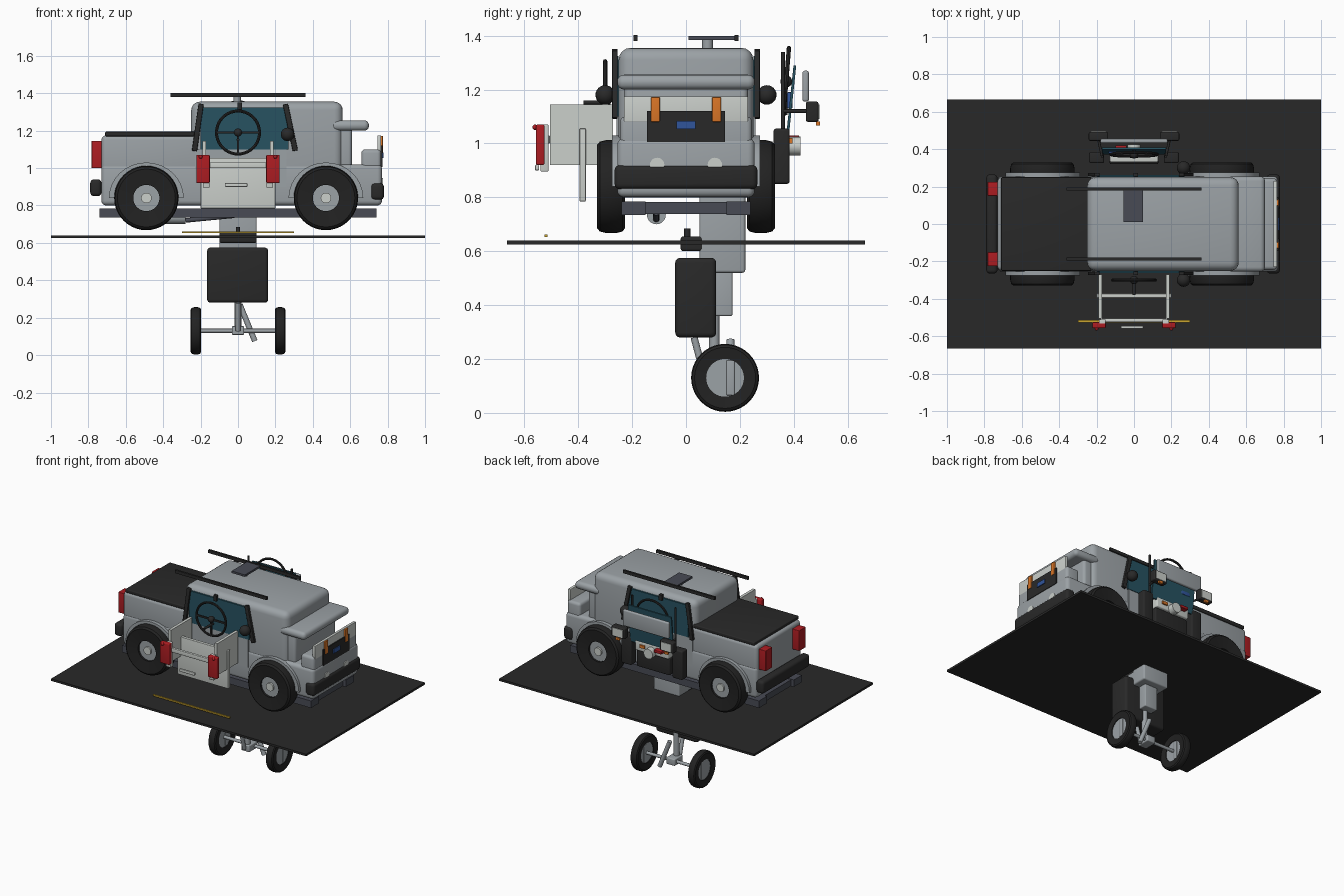
import bpy, bmesh
from math import pi, cos, sin, radians
from mathutils import Vector, Matrix

cube = bpy.data.objects.get("Cube")
if cube:
    bpy.data.objects.remove(cube, do_unlink=True)


def material(name, *rgb):
    m = bpy.data.materials.new(name)
    m.use_nodes = True
    m.diffuse_color = (*rgb, 1)
    m.node_tree.nodes["Principled BSDF"].inputs["Base Color"].default_value = (*rgb, 1)
    return m


grey = material("body grey", .33, .36, .38)
white = material("pale grey", .6, .63, .6)
black = material("near black", .022, .022, .022)
tyre_black = material("tyre black", .016, .016, .016)
glass = material("teal glass", .02, .085, .12)
red = material("lamp red", .42, .012, .016)
orange = material("lamp orange", .7, .18, .02)
blue = material("badge blue", .03, .09, .33)
slate = material("dark slate", .065, .07, .09)
yellow = material("line yellow", .6, .38, .03)


def finish(name, bm, mat):
    bmesh.ops.recalc_face_normals(bm, faces=bm.faces)
    mesh = bpy.data.meshes.new(name)
    bm.to_mesh(mesh)
    bm.free()
    mesh.materials.append(mat)
    obj = bpy.data.objects.new(name, mesh)
    bpy.context.collection.objects.link(obj)
    bpy.ops.object.select_all(action='DESELECT')
    obj.select_set(True)
    bpy.context.view_layer.objects.active = obj
    bpy.ops.object.shade_smooth_by_angle(angle=radians(35))
    return obj


def box(name, mat, xs, ys, zs, bevel=0, tilt=None):
    """Box from ranges, optionally rounded and turned by (angle, axis)."""
    bm = bmesh.new()
    bmesh.ops.create_cube(bm, size=1)
    bmesh.ops.scale(bm, verts=bm.verts, vec=[r[1] - r[0] for r in (xs, ys, zs)])
    if bevel:
        bmesh.ops.bevel(bm, geom=bm.edges[:], offset=bevel, segments=4,
                        profile=.5, affect='EDGES')
    if tilt:
        bmesh.ops.transform(bm, matrix=Matrix.Rotation(radians(tilt[0]), 4, tilt[1]), verts=bm.verts)
    bmesh.ops.translate(bm, verts=bm.verts, vec=[sum(r) / 2 for r in (xs, ys, zs)])
    return finish(name, bm, mat)


def around(c, half):
    return (c - half, c + half)


def pair(name, mat, xs, ys, zs, bevel=0):
    """Box and its copy mirrored across y."""
    box(name + "_back", mat, xs, ys, zs, bevel)
    box(name + "_front", mat, xs, (-ys[1], -ys[0]), zs, bevel)


def rod(name, mat, a, b, radius, sides=20):
    a, b = Vector(a), Vector(b)
    bm = bmesh.new()
    bmesh.ops.create_cone(bm, cap_ends=True, segments=sides, radius1=radius,
                          radius2=radius, depth=(b - a).length)
    turn = (b - a).to_track_quat('Z', 'Y').to_matrix().to_4x4()
    bmesh.ops.transform(bm, matrix=Matrix.Translation((a + b) / 2) @ turn, verts=bm.verts)
    return finish(name, bm, mat)


def spun(name, mat, profile, centre, axis):
    """Revolve (radius, offset) points about an axis through centre."""
    bm = bmesh.new()
    vs = [bm.verts.new((r, 0, h)) for r, h in profile]
    es = [bm.edges.new((vs[i], vs[(i + 1) % len(vs)])) for i in range(len(vs))]
    bmesh.ops.spin(bm, geom=vs + es, cent=(0, 0, 0), axis=(0, 0, 1), angle=2 * pi, steps=40)
    bmesh.ops.remove_doubles(bm, verts=bm.verts, dist=.0001)
    turn = Vector(axis).to_track_quat('Z', 'Y').to_matrix().to_4x4()
    bmesh.ops.transform(bm, matrix=Matrix.Translation(centre) @ turn, verts=bm.verts)
    return finish(name, bm, mat)


def tyre(name, centre, axis, outer, inner, half):
    points = [(inner, -half * .8), (outer * .9, -half), (outer * .97, -half * .8), (outer, -half * .4)]
    points += [(r, -h) for r, h in reversed(points)]
    spun(name, tyre_black, points, centre, axis)


def ball(name, mat, centre, radius):
    bm = bmesh.new()
    bmesh.ops.create_uvsphere(bm, u_segments=20, v_segments=12, radius=radius)
    bmesh.ops.translate(bm, verts=bm.verts, vec=centre)
    finish(name, bm, mat)


def steering(name, centre, radius, axis):
    ring = [(radius + .008 * cos(k * pi / 4), .008 * sin(k * pi / 4)) for k in range(8)]
    spun(name + "_rim", black, ring, centre, axis)
    x, y, z = centre
    box(name + "_spoke", black, around(x, radius), around(y, .005), around(z, .006))
    box(name + "_stem", black, around(x, .006), around(y, .005), (z - radius, z))
    ball(name + "_hub", black, centre, .022)


# ground plate with its painted line
box("ground_plate", black, (-1, 1), around(0, .665), (.625, .64))
box("painted_line", yellow, around(0, .3), around(-.52, .006), (.652, .662))

# chassis
pair("chassis_rail", slate, around(0, .74), (.15, .24), (.735, .785))
for end in (-1, 1):
    box("chassis_crossbar", slate, around(end * .68, .04), around(0, .2), (.738, .782))
rod("silencer", grey, (-.39, -.11, .735), (-.28, -.11, .735), .035)
rod("tail_pipe", slate, (-.28, -.11, .72), (-.02, -.11, .745), .012)

# truck body
box("lower_body", grey, (-.73, .77), around(0, .255), (.8, 1.02), .025)
box("rear_bed", grey, (-.73, -.2), around(0, .25), (.95, 1.175), .025)
box("bed_cover", black, (-.71, -.23), around(0, .25), (1.17, 1.195), .006)
box("cab", grey, (-.25, .56), around(0, .25), (.85, 1.355), .045)
box("front_column", grey, (.5, .61), around(0, .23), (.98, 1.22), .02)
box("front_ledge", grey, (.5, .7), around(0, .255), (1.2, 1.255), .025)
box("front_panel", grey, (.66, .765), around(0, .245), (.95, 1.1), .02)
pair("door", grey, (-.23, .26), (.25, .258), (.9, 1.1))
box("front_bumper", black, (.71, .78), around(0, .265), (.83, .92), .02)
box("rear_bumper", black, (-.79, -.73), around(0, .265), (.85, .94), .02)
box("lamp_panel", white, (.745, .765), around(0, .23), (1.08, 1.175), .004)
box("grille", black, (.755, .772), around(0, .145), (1.005, 1.12))
box("blue_badge", blue, (.77, .778), around(0, .036), (1.053, 1.083))
pair("indicator", orange, (.755, .775), (.097, .13), (1.08, 1.172), .004)
pair("tail_lamp", red, (-.783, -.72), (.15, .225), (1, 1.145), .004)
for side in (-1, 1):
    rod("fog_lamp", white, (.75, side * .107, .92), (.775, side * .107, .92), .027)

# cab glass, pillars and mirrors on both sides
pair("side_glass", glass, (-.2, .27), (.25, .262), (1.1, 1.325))
for side in (-1, 1):
    y = side * .264
    box("rear_pillar", black, around(-.215, .014), around(y, .01), (1.09, 1.345), .004, (8, 'Y'))
    box("front_pillar", black, around(.28, .014), around(y, .01), (1.09, 1.345), .004, (-12, 'Y'))
    box("centre_pillar", black, around(.01, .012), around(y, .01), (1.31, 1.35))
    ball("mirror", black, (.265, side * .3, 1.18), .036)

# roof rails and roof plate
pair("roof_rail", black, around(0, .36), (.18, .194), (1.38, 1.402))
box("roof_plate", slate, around(-.005, .052), (.01, .18), (1.384, 1.398))
rod("roof_stub", grey, (-.005, .08, 1.34), (-.005, .08, 1.385), .02)

# road wheels and arches
for x in (-.49, .47):
    for side in (-1, 1):
        out = Vector((0, side, 0))
        centre = Vector((x, side * .278, .84))
        tyre("road_tyre", centre, out, .172, .07, .052)
        rod("wheel_disc", grey, centre - out * .04, centre + out * .028, .075, 32)
        rod("wheel_hub", white, centre, centre + out * .04, .028)
        bm = bmesh.new()
        arc = [bm.verts.new((x + .2 * cos(t * pi / 16), side * .2, .84 + .19 * sin(t * pi / 16)))
               for t in range(17)]
        bmesh.ops.extrude_face_region(bm, geom=[bm.faces.new(arc)])
        bm.verts.ensure_lookup_table()
        bmesh.ops.translate(bm, verts=bm.verts[17:], vec=out * .075)
        finish("wheel_arch", bm, grey)

# open tailgate assembly on the front side
for side in (-1, 1):
    x = side * .18
    box("gate_side", white, around(x, .01), (-.505, -.27), (.92, 1.145))
    box("gate_lamp", red, around(side * .187, .036), (-.557, -.525), (.92, 1.07), .006)
    box("gate_post", white, around(side * .17, .018), (-.54, -.51), (.895, 1.07), .005)
    ball("gate_pin", red, (side * .2, -.56, 1.06), .01)
box("gate_panel", white, around(0, .2), (-.395, -.372), (.785, 1.055), .003)
box("gate_bar", white, around(0, .18), (-.525, -.505), (1.0, 1.03), .004)
box("gate_step", white, around(-.01, .06), (-.56, -.545), (.9, .92), .004)
steering("near_wheel", (0, -.3, 1.19), .115, (0, 1, 0))
rod("near_column", black, (0, -.38, 1.152), (0, -.28, 1.152), .008)

# dashboard assembly on the back side
steering("far_wheel", (0, .372, 1.23), .125, (0, 1, -.08))
box("screen", glass, around(0, .17), around(.39, .005), (1.02, 1.29), 0, (-6, 'X'))
box("sun_visor", grey, around(0, .18), (.432, .456), (1.155, 1.27), .009)
box("radiator", black, around(0, .13), (.32, .37), (.85, .97), .008)
box("dash_panel", white, around(0, .13), (.33, .385), (.97, 1.04), .008)
rod("dash_knob", white, (0, .38, .99), (0, .425, .99), .035)
box("dash_red", red, around(-.07, .03), (.38, .42), (1.01, 1.03), .004)
box("dash_blue", blue, around(-.1, .035), (.375, .395), (1.13, 1.19), .004)
box("dash_orange", orange, around(.07, .02), (.38, .395), (1.0, 1.02))
for side in (-1, 1):
    x = side * .19
    box("side_box", black, around(side * .2, .04), (.325, .385), (.85, 1.055), .01)
    box("lamp_case", black, around(x, .052), (.445, .492), (1.08, 1.155), .008)
    box("lamp_face", white, around(x, .04), (.49, .496), (1.09, 1.145))
    box("lamp_marker", orange, around(x, .015), (.482, .497), (1.066, 1.082))
    rod("lamp_arm", black, (side * .17, .36, 1.0), (side * .17, .36, 1.34), .007)
    rod("lamp_link", black, (side * .17, .36, 1.12), (x, .45, 1.12), .007)

# pedestal through the plate and gearbox below
box("pedestal", grey, around(0, .1), (.05, .22), (.52, .82), .01)
box("pivot_block", black, around(0, .1), (-.02, .125), (.6, .655), .01)
rod("pivot_pin", black, (0, .005, .62), (0, .005, .685), .012)
rod("brace", black, (.06, .12, .6), (.06, .23, .76), .006)
box("gear_case", black, around(-.002, .163), (-.04, .112), (.28, .575), .018)
box("case_lug", black, around(0, .03), (.11, .135), (.42, .49), .005)
box("case_mount", grey, around(0, .05), (.11, .172), (.36, .55), .006)

# lower axle with its two wheels
rod("axle_leg", grey, (0, .105, .13), (0, .105, .4), .02)
rod("axle_stay", grey, (0, .03, .28), (0, .07, .13), .013)
rod("slanted_strut", grey, (.01, .165, .27), (.09, .165, .075), .015)
box("axle_hub", grey, around(0, .033), (.08, .175), (.108, .155), .006)
rod("axle", grey, (-.22, .145, .13), (.22, .145, .13), .011)
for side in (-1, 1):
    centre = Vector((side * .225, .145, .13))
    out = Vector((side, 0, 0))
    tyre("lower_tyre", centre, out, .126, .07, .028)
    rod("lower_disc", grey, centre - out * .018, centre + out * .018, .073, 32)
    box("disc_bar", grey, around(centre.x, .022), (.15, .18), (.065, .195), .004)
